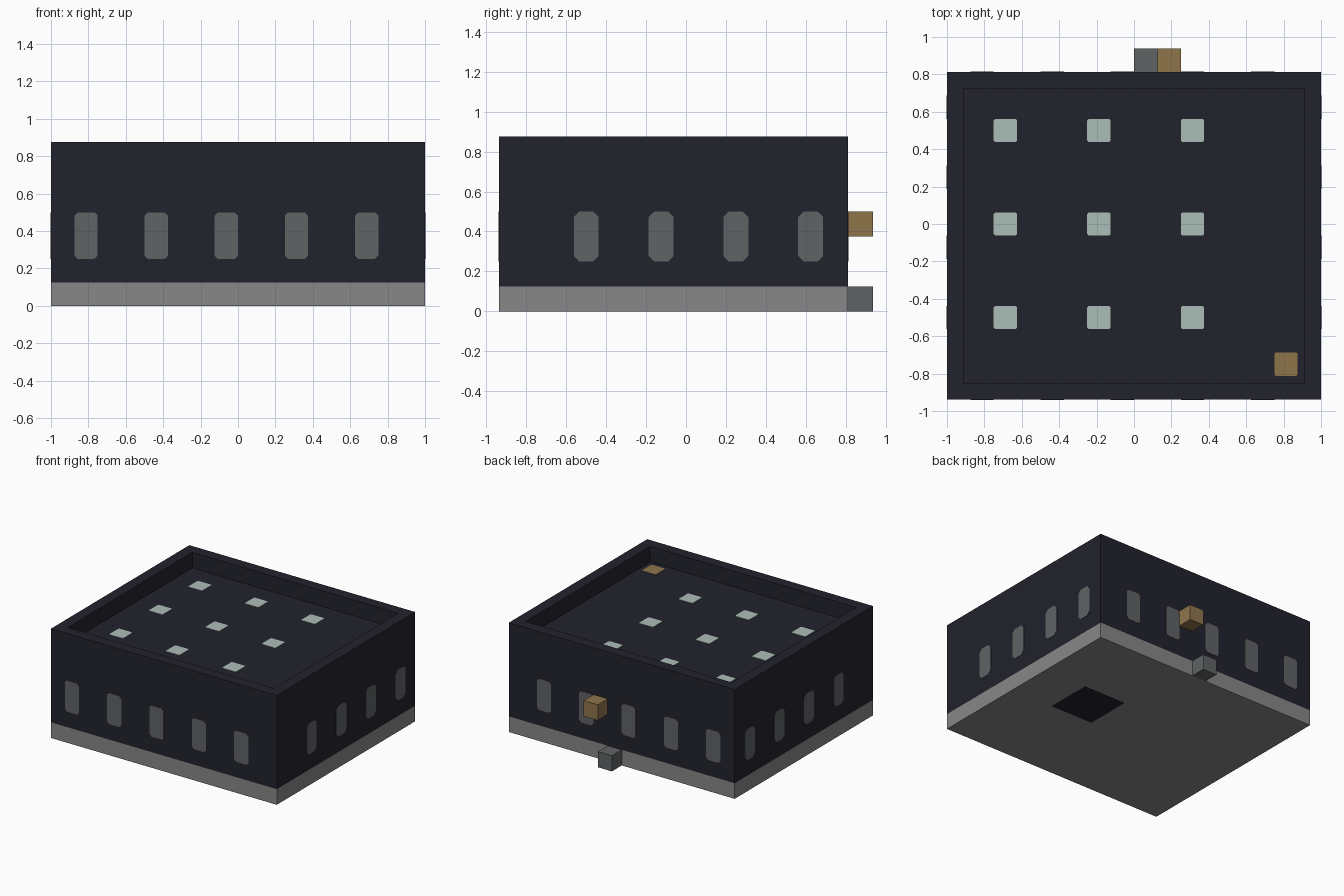
import bpy
import bmesh
from mathutils import Vector

default = bpy.data.objects.get("Cube")
if default:
    bpy.data.objects.remove(default, do_unlink=True)

U = 0.125            # one building block
FRONT, BACK, SIDE = -0.9375, 0.8125, 1.0
PLATE = 0.003        # thickness of flush panels


def linear(c):
    c /= 255
    return c / 12.92 if c < 0.04045 else ((c + 0.055) / 1.055) ** 2.4


def material(name, *rgb):
    mat = bpy.data.materials.new(name)
    color = (*[linear(c) for c in rgb], 1)
    mat.diffuse_color = color
    mat.use_nodes = True
    mat.node_tree.nodes["Principled BSDF"].inputs["Base Color"].default_value = color
    return mat


dark = material("dark wall", 34, 34, 45)
concrete = material("pale concrete", 135, 135, 135)
glass = material("grey glass", 96, 99, 101)
light = material("pale green skylight", 172, 190, 183)
wood = material("brown wood", 143, 117, 75)


def finish(bm, name, mat):
    bmesh.ops.recalc_face_normals(bm, faces=bm.faces)
    mesh = bpy.data.meshes.new(name)
    bm.to_mesh(mesh)
    bm.free()
    mesh.materials.append(mat)
    obj = bpy.data.objects.new(name, mesh)
    bpy.context.collection.objects.link(obj)
    return obj


def box_mesh(low, high):
    bm = bmesh.new()
    bmesh.ops.create_cube(bm, size=1)
    low, high = Vector(low), Vector(high)
    for v in bm.verts:
        v.co = (low + high) / 2 + v.co * (high - low)
    return bm


def box(name, low, high, mat):
    return finish(box_mesh(low, high), name, mat)


def panel(name, center, right, up, width, height, cut, mat):
    """Thin plate with clipped corners, facing along right x up."""
    center, right, up = Vector(center), Vector(right), Vector(up)
    w, h = width / 2, height / 2
    bm = bmesh.new()
    outline = [(w - cut, -h), (w, cut - h), (w, h - cut), (w - cut, h),
               (cut - w, h), (-w, h - cut), (-w, cut - h), (cut - w, -h)]
    face = bm.faces.new([bm.verts.new(center + right * a + up * b) for a, b in outline])
    grown = bmesh.ops.extrude_face_region(bm, geom=[face])["geom"]
    bmesh.ops.translate(bm, vec=right.cross(up) * PLATE,
                        verts=[g for g in grown if isinstance(g, bmesh.types.BMVert)])
    return finish(bm, name, mat)


# Concrete foundation
box("foundation", (-SIDE, FRONT, 0), (SIDE, BACK, U), concrete)

# Main walls with a sunken roof behind a parapet
bm = box_mesh((-SIDE, FRONT, U), (SIDE, BACK, 7 * U))
bm.normal_update()
roof = max(bm.faces, key=lambda f: f.calc_center_median().z)
bmesh.ops.inset_region(bm, faces=[roof], thickness=U)
bmesh.ops.inset_region(bm, faces=[roof], thickness=0)
for v in roof.verts:
    v.co.z -= U
finish(bm, "walls_and_roof", dark)

# Windows on the front and back
Z = 3 * U
for i in range(5):
    x = -0.8125 + 0.375 * i
    panel(f"front_window_{i}", (x, FRONT, Z), (1, 0, 0), (0, 0, 1), U, 2 * U, 0.018, glass)
    panel(f"back_window_{i}", (x, BACK, Z), (-1, 0, 0), (0, 0, 1), U, 2 * U, 0.018, glass)

# Windows on both sides
for i in range(4):
    y = -0.5 + 0.375 * i
    panel(f"left_window_{i}", (SIDE, y, Z), (0, 1, 0), (0, 0, 1), U, 2 * U, 0.027, glass)
    panel(f"right_window_{i}", (-SIDE, y, Z), (0, -1, 0), (0, 0, 1), U, 2 * U, 0.027, glass)

# Skylights and roof hatch
for i in range(3):
    for j in range(3):
        spot = (-0.6875 + 0.5 * i, -0.5 + 0.5 * j, 6 * U)
        panel(f"skylight_{i}_{j}", spot, (1, 0, 0), (0, 1, 0), U, U, 0.008, light)
panel("roof_hatch", (0.8125, -0.75, 6 * U), (1, 0, 0), (0, 1, 0), U, U, 0.008, wood)

# Dark panel under the foundation
panel("floor_panel", (0.4375, 0, PLATE - 0.002), (1, 0, 0), (0, -1, 0), 3 * U, 3 * U, 0.001, dark)

# Blocks on the back wall
box("back_step", (0, BACK, 0), (U, BACK + U, U), glass)
box("back_crate", (U, BACK, 3 * U), (2 * U, BACK + U, 4 * U), wood)
